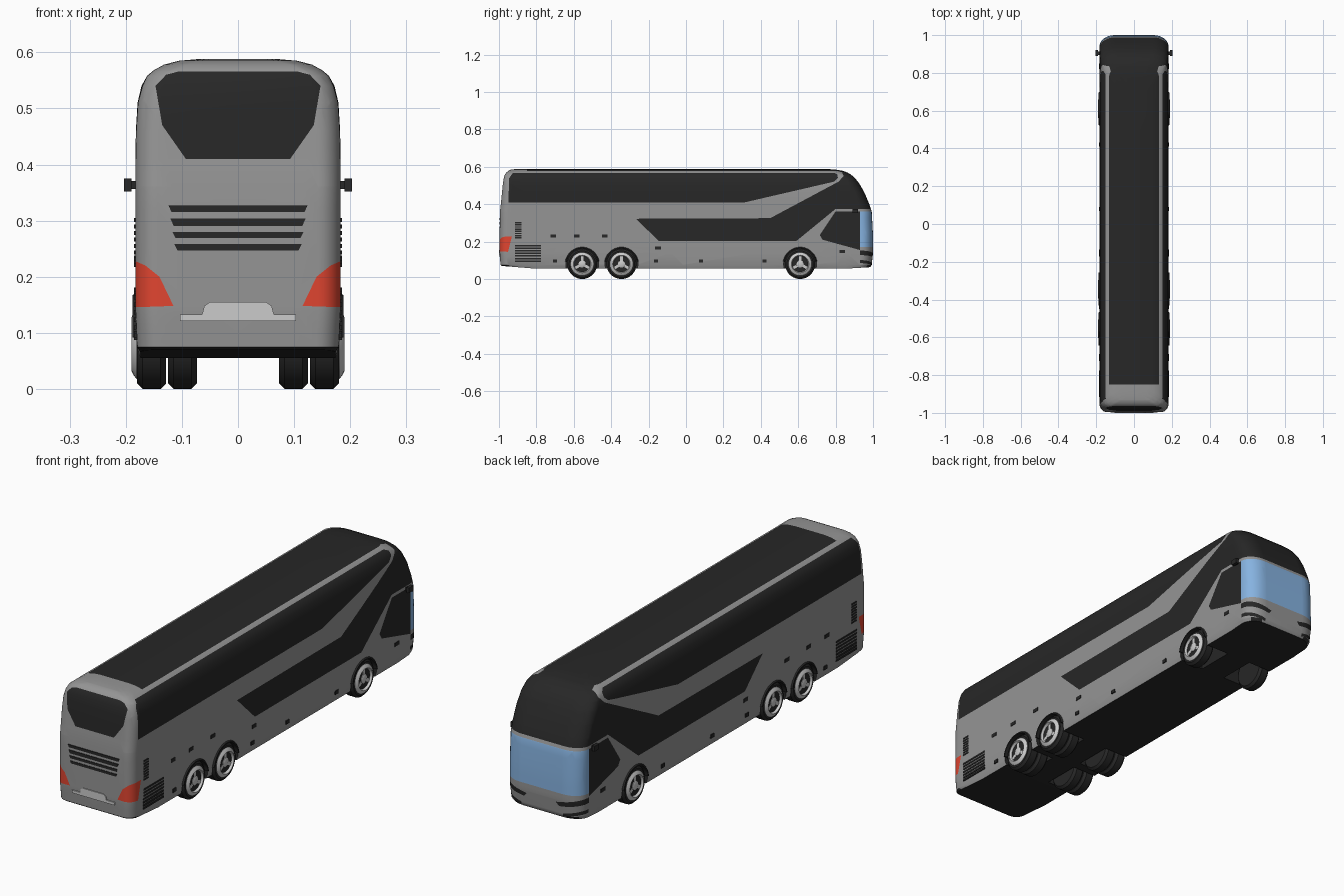
import bpy, bmesh, math
from mathutils import Vector
from mathutils.geometry import intersect_point_tri_2d

if "Cube" in bpy.data.objects:
    bpy.data.objects.remove(bpy.data.objects["Cube"])

def material(name, col):
    m = bpy.data.materials.new(name)
    m.diffuse_color = (*col, 1)
    m.use_nodes = True
    m.node_tree.nodes["Principled BSDF"].inputs["Base Color"].default_value = m.diffuse_color
    return m

GREY = material("body_grey", (0.3, 0.3, 0.3))
DARK = material("dark_glass", (0.02, 0.02, 0.02))
BLUE = material("windscreen_blue", (0.24, 0.45, 0.75))
RED = material("tail_red", (0.75, 0.06, 0.03))
AXLES = (-0.555, -0.345, 0.61)

def finish(name, bm, mat=None, smooth=True):
    bmesh.ops.recalc_face_normals(bm, faces=bm.faces)
    me = bpy.data.meshes.new(name)
    bm.to_mesh(me)
    bm.free()
    ob = bpy.data.objects.new(name, me)
    bpy.context.collection.objects.link(ob)
    if mat:
        me.materials.append(mat)
    if smooth:
        shade(ob)
    return ob

def shade(ob):
    bpy.ops.object.select_all(action='DESELECT')
    ob.select_set(True)
    bpy.context.view_layer.objects.active = ob
    bpy.ops.object.shade_smooth_by_angle(angle=math.radians(32))

def add_box(bm, x0, x1, y0, y1, z0, z1):
    vs = bmesh.ops.create_cube(bm, size=1)['verts']
    for v in vs:
        v.co = ((x0 + x1) / 2 + v.co.x * (x1 - x0), (y0 + y1) / 2 + v.co.y * (y1 - y0),
                (z0 + z1) / 2 + v.co.z * (z1 - z0))

def loft(bm, rings, cap=True):
    rows = [[bm.verts.new(p) for p in r] for r in rings]
    n = len(rows[0])
    for a, b in zip(rows, rows[1:]):
        for i in range(n):
            bm.faces.new((a[i], a[(i + 1) % n], b[(i + 1) % n], b[i]))
    if cap:
        bm.faces.new(rows[0][::-1])
        bm.faces.new(rows[-1])

def lathe(bm, profile, y, z, side, n=36):
    # profile of (x, radius) spun about a wheel axle
    loft(bm, [[(side * x, y + r * math.cos(2 * math.pi * i / n), z + r * math.sin(2 * math.pi * i / n))
               for i in range(n)] for x, r in profile])

# Body shell: stacked rounded plan outlines (z, half width, front y, rear y)
LEVELS = [(.055, .174, .985, -.985), (.075, .18, .993, -.992), (.14, .183, 1.0, -.996), (.25, .183, .999, -.996),
          (.36, .183, .993, -.995), (.40, .183, .98, -.99), (.46, .182, .955, -.984), (.51, .179, .927, -.979),
          (.54, .172, .903, -.974), (.558, .162, .882, -.968), (.568, .150, .865, -.962),
          (.578, .132, .84, -.95), (.585, .105, .80, -.935), (.588, .07, .75, -.91)]

def outline(z, w, yf, yr):
    pts = []
    for sx, sy, a0 in ((1, 1, 0), (-1, 1, 90), (-1, -1, 180), (1, -1, 270)):
        rx, ry = (min(.08, w * .6), .06) if sy > 0 else (.04, .045)
        cx, cy = sx * (w - rx), (yf - ry if sy > 0 else yr + ry)
        for k in range(8):
            a = math.radians(a0 + 90 * k / 7)
            pts.append((cx + rx * math.cos(a), cy + ry * math.sin(a), z))
    return pts

bm = bmesh.new()
loft(bm, [outline(*l) for l in LEVELS])
for y in (-.8, .85):
    bmesh.ops.bisect_plane(bm, geom=bm.verts[:] + bm.edges[:] + bm.faces[:], plane_co=(0, y, 0), plane_no=(0, 1, 0))
for v in bm.verts:
    if v.co.z < .06:
        v.co.z += max(0, -.8 - v.co.y) * .08 + max(0, v.co.y - .85) * .06
body = finish("coach_body", bm, smooth=False)

# Wheel wells cut from the body
bm = bmesh.new()
for y in AXLES:
    for s in (-1, 1):
        lathe(bm, [(.06, .088), (.25, .088)], y, .08, s)
cutter = finish("wheel_well_cutter", bm, smooth=False)
mod = body.modifiers.new("wells", 'BOOLEAN')
mod.operation, mod.object, mod.solver = 'DIFFERENCE', cutter, 'EXACT'
bpy.context.view_layer.objects.active = body
bpy.ops.object.modifier_apply(modifier="wells")
bpy.data.objects.remove(cutter)

# Panel outlines, in (y, z) for the sides and (x, z) for the ends
UPPER = [(-.95, .41), (.315, .41), (.79, .52), (.812, .54), (.81, .558), (.79, .568), (-.925, .568), (-.945, .54)]
SWOOSH = [(-.268, .322), (-.145, .203), (.59, .203), (.80, .375), (1.1, .375), (1.1, .6), (.80, .6), (.80, .58),
          (.835, .57), (.843, .55), (.815, .52), (.45, .325)]
CAB = [(.715, .235), (.80, .362), (.93, .362), (.93, .155), (.73, .21)]
REARWIN = [(.093, .41), (.135, .47), (.147, .54), (.128, .56), (.105, .566),
           (-.105, .566), (-.128, .56), (-.147, .54), (-.135, .47), (-.093, .41)]
TAIL = [(.115, .148), (.14, .20), (.165, .22), (.2, .235), (.2, .145)]
HEAD = [(.07, .128), (.2, .155), (.2, .13), (.085, .112)]
FOG = [(.10, .082), (.2, .105), (.2, .088), (.10, .07)]

def inside(p, poly):
    hit = False
    for (x0, z0), (x1, z1) in zip(poly, poly[1:] + poly[:1]):
        if (z0 > p[1]) != (z1 > p[1]) and p[0] < (x1 - x0) * (p[1] - z0) / (z1 - z0) + x0:
            hit = not hit
    return hit

bm = bmesh.new()
bm.from_mesh(body.data)

def cut(co, no, region):
    faces = [f for f in bm.faces if region(f.calc_center_median())]
    geom = set(faces)
    for f in faces:
        geom.update(f.edges)
        geom.update(f.verts)
    bmesh.ops.bisect_plane(bm, geom=list(geom), dist=1e-5, plane_co=co, plane_no=no)

everywhere = lambda c: True
for y in (-.93, -.85, .93):
    cut((0, y, 0), (0, 1, 0), everywhere)
for poly in (UPPER, SWOOSH, CAB):
    for (y0, z0), (y1, z1) in zip(poly, poly[1:] + poly[:1]):
        cut((0, y0, z0), (0, z0 - z1, y1 - y0), lambda c: abs(c.x) > .06 or c.y > .7)
for poly, end in ((REARWIN, -1), (TAIL, -1), (HEAD, 1), (FOG, 1)):
    for (x0, z0), (x1, z1) in zip(poly, poly[1:] + poly[:1]):
        for s in ((1,) if poly is REARWIN else (1, -1)):
            cut((s * x0, 0, z0), (s * (z0 - z1), 0, x1 - x0), lambda c: c.y * end > .925 and c.z < .57)
for z in (.17, .362):
    cut((0, 0, z), (0, 0, 1), lambda c: c.y > .925)
cut((0, -.95, .15), (0, 1, -.25), lambda c: c.y < -.9 and c.z < .3)

def paint(f):
    c = f.calc_center_median()
    x, y, z = abs(c.x), c.y, c.z
    if f.normal.z < -.6 and z < .1:
        return 1
    if x < .1805 and z < .17 and any(math.hypot(y - a, z - .08) < .0885 for a in AXLES):
        return 1
    if y < -.925 and inside((x, z), TAIL) and y < -.95 + (z - .15) * .25:
        return 3
    if y < -.93 and f.normal.y < -.5 and inside((c.x, z), REARWIN):
        return 1
    if y > .93 and .17 < z < .362:
        return 2
    if y > .93 and (inside((x, z), HEAD) or inside((x, z), FOG)):
        return 1
    if z > .578 and y > -.85:
        return 1
    return int(any(inside((y, z), p) for p in (UPPER, SWOOSH, CAB)))

bm.normal_update()
for f in bm.faces:
    f.material_index = paint(f)
bm.to_mesh(body.data)
bm.free()
for m in (GREY, DARK, BLUE, RED):
    body.data.materials.append(m)
shade(body)

# Wheels: tyres, domed rims with spokes, arch trims
tyres, rims, trims = bmesh.new(), bmesh.new(), bmesh.new()
for y in AXLES:
    for s in (-1, 1):
        for x in ((.128,) if y > 0 else (.128, .073)):
            lathe(tyres, [(x, .058), (x, .07), (x + .01, .08), (x + .042, .08), (x + .052, .07), (x + .052, .058)], y, .08, s)
        lathe(rims, [(.17, .062), (.181, .062), (.187, .054), (.19, .047), (.186, .044), (.168, .04),
                     (.168, .022), (.182, .019), (.185, .012)], y, .08, s)
        for k in range(3):
            a = math.radians(90 + 120 * k)
            d, t = Vector((0, math.cos(a), math.sin(a))), Vector((0, -math.sin(a), math.cos(a)))
            c = Vector((0, y, .08))
            loft(rims, [[c + d * r + t * w + Vector((s * x, 0, 0))
                         for w, x in ((-.007, .165), (.007, .165), (.007, .181), (-.007, .181))] for r in (.012, .045)])
        loft(trims, [[(s * x, y + r * math.cos(a), .08 + r * math.sin(a))
                      for x, r in ((.165, .082), (.188, .082), (.188, .087), (.181, .092), (.165, .092))]
                     for a in (math.radians(8 + 164 * i / 20) for i in range(21))])
finish("tyres", tyres, DARK)
finish("wheel_rims", rims)
finish("wheel_arch_trims", trims, DARK)

# Side hatches, vents and mirrors, on both sides
hatch, vent, mirror = bmesh.new(), bmesh.new(), bmesh.new()
def both(bm, x0, x1, *r):
    add_box(bm, x0, x1, *r)
    add_box(bm, -x1, -x0, *r)
for y, z in ((-.71, .23), (-.585, .23), (-.435, .23), (-.70, .095), (-.15, .165), (-.16, .095),
             (.08, .095), (.42, .095), (.835, .148)):
    w = .015 if z > .1 else .011
    both(hatch, .176, .185, y - w, y + w, z - .008, z + .008)
for i in range(8):
    both(vent, .178, .185, -.915, -.88, .217 + i * .0115, .224 + i * .0115)
for i in range(7):
    both(vent, .176, .185, -.915, -.775, .092 + i * .0135, .1 + i * .0135)
both(mirror, .19, .203, .89, .92, .352, .375)
both(mirror, .175, .192, .895, .912, .356, .371)
finish("side_hatches", hatch, DARK, False)
finish("side_vents", vent, DARK, False)
finish("side_mirrors", mirror, DARK, False)

# Rear louvres and number-plate shelf
bm = bmesh.new()
for z0, z1 in ((.315, .327), (.29, .304), (.269, .28), (.247, .258)):
    loft(bm, [[(-w, y, z), (w, y, z), (w, -.98, z), (-w, -.98, z)]
              for y, z, w in ((-.998, z0, .108 + (z0 - .247) * .15), (-.998, z1, .112 + (z1 - .247) * .15))])
finish("rear_louvres", bm, DARK, False)
bm = bmesh.new()
add_box(bm, -.103, .103, -1.0, -.98, .121, .133)
loft(bm, [[(-w, -1, z), (w, -1, z), (w, -.98, z), (-w, -.98, z)] for z, w in ((.133, .064), (.148, .06), (.155, .05))])
finish("rear_plate_shelf", bm, None, False)
